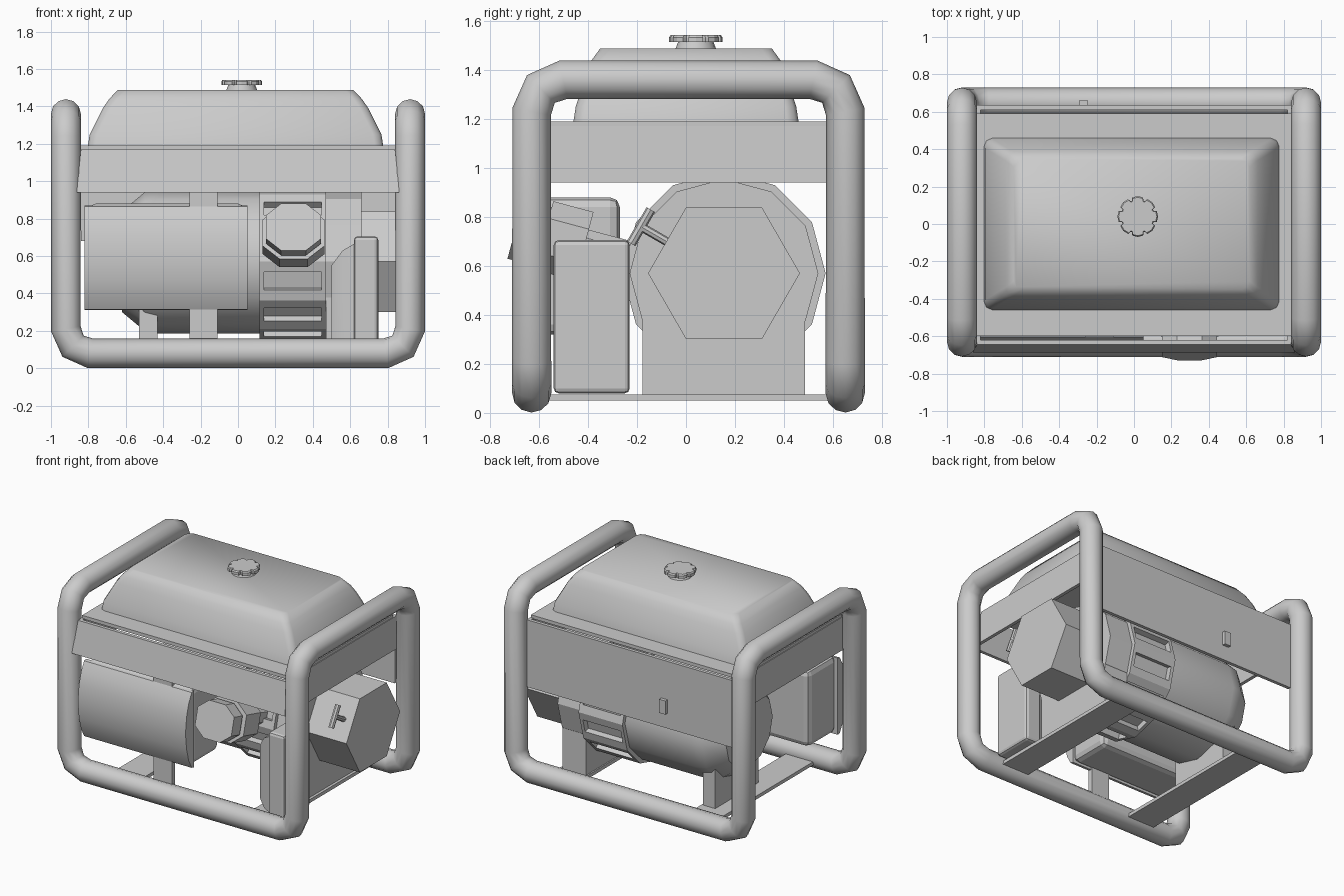
import bpy, bmesh, math
from mathutils import Vector

cube = bpy.data.objects.get("Cube")
if cube:
    bpy.data.objects.remove(cube, do_unlink=True)

grey = bpy.data.materials.new("plain grey")
grey.use_nodes = True
COLOUR = (0.6, 0.6, 0.6, 1)
grey.diffuse_color = COLOUR
grey.node_tree.nodes["Principled BSDF"].inputs["Base Color"].default_value = COLOUR


def finish(name, bm, smooth=None, bevel=0):
    """Turn a bmesh into a named grey object."""
    bmesh.ops.recalc_face_normals(bm, faces=bm.faces)
    mesh = bpy.data.meshes.new(name)
    bm.to_mesh(mesh)
    bm.free()
    ob = bpy.data.objects.new(name, mesh)
    bpy.context.collection.objects.link(ob)
    mesh.materials.append(grey)
    if bevel:
        mod = ob.modifiers.new("bevel", 'BEVEL')
        mod.width, mod.segments = bevel, 2
    if smooth:
        bpy.ops.object.select_all(action='DESELECT')
        ob.select_set(True)
        bpy.context.view_layer.objects.active = ob
        bpy.ops.object.shade_smooth_by_angle(angle=math.radians(smooth))
    return ob


def loft(name, rings, smooth=None, bevel=0):
    """Skin a stack of equal rings and cap both ends."""
    bm = bmesh.new()
    loops = [[bm.verts.new(p) for p in ring] for ring in rings]
    n = len(loops[0])
    for a, b in zip(loops, loops[1:]):
        for i in range(n):
            bm.faces.new((a[i], a[(i + 1) % n], b[(i + 1) % n], b[i]))
    bm.faces.new(loops[0])
    bm.faces.new(loops[-1])
    return finish(name, bm, smooth, bevel)


def box(name, x0, x1, y0, y1, z0, z1, bevel=0):
    ring = [(x0, y0), (x1, y0), (x1, y1), (x0, y1)]
    return loft(name, [[(x, y, z) for x, y in ring] for z in (z0, z1)], bevel=bevel)


def along_x(name, profile, x0, x1, smooth=None):
    """Extrude a (y, z) profile between two x positions."""
    return loft(name, [[(x, y, z) for y, z in profile] for x in (x0, x1)], smooth)


def circle(r, sides, cy=0.0, cz=0.0):
    return [(cy + r * math.cos(i * math.tau / sides),
             cz + r * math.sin(i * math.tau / sides)) for i in range(sides)]


# Tubular frame: one closed loop with rounded bends
X, Y0, Y1, LOW, TOP = 0.92, -0.63, 0.65, 0.08, 1.36
corners = [Vector(c) for c in (
    (-X, Y0, LOW), (X, Y0, LOW), (X, Y0, TOP), (X, Y1, TOP),
    (X, Y1, LOW), (-X, Y1, LOW), (-X, Y1, TOP), (-X, Y0, TOP))]
path = []
for i, c in enumerate(corners):
    u = (corners[i - 1] - c).normalized() * 0.13
    v = (corners[(i + 1) % 8] - c).normalized() * 0.13
    path += [c + u, c + (u + v) * 0.29, c + v]
curve = bpy.data.curves.new("tube_frame", 'CURVE')
curve.dimensions = '3D'
curve.bevel_depth = 0.08
curve.bevel_resolution = 4
spline = curve.splines.new('POLY')
spline.points.add(len(path) - 1)
for point, co in zip(spline.points, path):
    point.co = (*co, 1)
spline.use_cyclic_u = True
spline.use_smooth = True
curve.materials.append(grey)
frame = bpy.data.objects.new("tube_frame", curve)
bpy.context.collection.objects.link(frame)

# Floor bars between the lower rails
for side, x in (("left", 0.57), ("right", -0.53)):
    box(side + "_floor_bar", x - 0.11, x + 0.11, -0.64, 0.66, 0.05, 0.075)

# Tray below the tank: top plate, flared front, sides and deep back panel
box("tray_top", -0.84, 0.84, -0.6, 0.59, 1.165, 1.19)
loft("front_panel", [[(s * x, y, z) for x, y, z in (
    (0.84, -0.645, 1.17), (0.84, -0.62, 1.17), (0.862, -0.665, 0.94), (0.862, -0.688, 0.94))]
    for s in (-1, 1)])
for side, s in (("left", 1), ("right", -1)):
    xs = [s * 0.82, s * 0.845, s * 0.86, s * 0.835]
    loft(side + "_side_panel", [[(x, y, z) for x, z in zip(xs, (1.17, 1.17, 0.94, 0.94))]
                                for y in (-0.63, 0.62)])
box("back_panel", -0.84, 0.84, 0.61, 0.635, 0.68, 1.17)
box("back_socket", -0.295, -0.245, 0.63, 0.66, 0.79, 0.89)


# Fuel tank: shrinking rectangles with cut corners
def tank_ring(dx, dy, z, cut=0.045):
    hx, hy = 0.79 - dx, 0.46 - dy
    ring = []
    for sx, sy in ((1, 1), (-1, 1), (-1, -1), (1, -1)):
        pair = [(sx * hx, sy * (hy - cut)), (sx * (hx - cut * 0.3), sy * (hy - cut * 0.3)),
                (sx * (hx - cut), sy * hy)]
        ring += pair if sx * sy > 0 else pair[::-1]
    return [(x - 0.013, y, z) for x, y in ring]


loft("fuel_tank", [tank_ring(*r) for r in (
    (0, 0, 1.185), (0.01, 0.01, 1.25), (0.08, 0.055, 1.39),
    (0.115, 0.075, 1.44), (0.16, 0.11, 1.488))], smooth=60)

# Filler cap with a notched rim
loft("cap_neck", [[(x, y, z) for x, y in circle(r, 16, 0.02, 0.04)]
                  for r, z in ((0.085, 1.48), (0.07, 1.52))], smooth=40)
lobes = []
for i in range(8):
    for step, r in ((-0.28, 0.106), (0, 0.109), (0.28, 0.106), (0.34, 0.09), (0.45, 0.09)):
        a = i * math.tau / 8 + step
        lobes.append((r * math.cos(a), r * math.sin(a)))
loft("filler_cap", [[(0.02 + x * k, 0.04 + y * k, z) for x, y in lobes]
                    for k, z in ((1, 1.513), (1, 1.533), (0.94, 1.542))])

# Alternator drum with a tapered end
CY, CZ = 0.155, 0.57
loft("alternator_drum", [[(x, y, z) for y, z in circle(r, 12, CY, CZ)]
                         for x, r in ((-0.62, 0.27), (-0.5, 0.37), (-0.42, 0.385), (0.12, 0.385))], smooth=35)
box("drum_foot", -0.53, -0.43, -0.08, 0.42, 0.07, 0.36)

# Vented ring: twelve flats, each with a narrow sunken slot
bm = bmesh.new()
rings = [[bm.verts.new((x, y, z)) for y, z in circle(0.415, 12, CY, CZ)] for x in (0.115, 0.47)]
for i in range(12):
    j = (i + 1) % 12
    bm.faces.new((rings[0][i], rings[0][j], rings[1][j], rings[1][i]))
flats = list(bm.faces)
for ring in rings:
    bm.faces.new(ring)
bmesh.ops.recalc_face_normals(bm, faces=bm.faces)
bmesh.ops.inset_individual(bm, faces=flats, thickness=0.035)
for f in flats:
    middle = f.calc_center_median()
    for v in f.verts:
        v.co.yz = middle.yz + (v.co.yz - middle.yz) * 0.6
slots = bmesh.ops.extrude_discrete_faces(bm, faces=flats)["faces"]
for f in slots:
    bmesh.ops.translate(bm, verts=f.verts, vec=f.normal * -0.04)
finish("vent_ring", bm)

# Fan housing, its stand, and the hexagonal recoil starter
along_x("fan_housing", circle(0.385, 12, CY, CZ), 0.46, 0.66)
box("engine_stand", 0.47, 0.66, -0.178, 0.485, 0.07, 0.45)
along_x("recoil_starter", circle(0.31, 6, CY, CZ), 0.65, 0.985)


def rod(name, start, end, r):
    """Eight-sided rod lying in a plane of constant x."""
    a, b = Vector(start), Vector(end)
    up = Vector((1, 0, 0)).cross((b - a).normalized())
    ring = [Vector((u, 0, 0)) + up * v for u, v in circle(r, 8)]
    return loft(name, [[p + q for q in ring] for p in (a, b)])


# Pull handle on the front upper flat of the starter
out = Vector((0, -0.866, 0.5))
root = Vector((0.91, -0.08, 0.7))
rod("pull_stem", root - out * 0.03, root + out * 0.12, 0.018)
bar = root + out * 0.12
across = Vector((0, 0.5, 0.866)) * 0.08
rod("pull_grip", bar - across, bar + across, 0.02)

# Air cleaner: eight-sided canister tilted up towards the front
axis = Vector((0, -0.966, 0.259))
face = Vector((0.297, -0.695, 0.755))


def canister(name, near, far, hx, hz):
    outline = [(0.45, 1), (1, 0.5), (1, -0.5), (0.45, -1), (-0.45, -1), (-1, -0.5), (-1, 0.5), (-0.45, 1)]
    up = Vector((0, 0.259, 0.966))
    return loft(name, [[face - axis * d + Vector((hx * u, 0, 0)) + up * (hz * v) for u, v in outline]
                       for d in (near, far)])


canister("cleaner_cover", 0, 0.1, 0.147, 0.13)
canister("cleaner_groove", 0.09, 0.13, 0.135, 0.12)
canister("cleaner_body", 0.12, 0.29, 0.165, 0.145)
canister("intake_neck", 0.28, 0.62, 0.08, 0.07)

# Muffler with a curved heat shield and its mounting strap behind the shield
box("muffler_body", -0.8, 0.04, -0.6, -0.27, 0.32, 0.88, bevel=0.04)
shield = [(-0.58, 0.87), (-0.605, 0.865), (-0.64, 0.8), (-0.665, 0.71), (-0.678, 0.59),
          (-0.665, 0.47), (-0.64, 0.38), (-0.605, 0.315), (-0.58, 0.31)]
along_x("heat_shield", shield, -0.82, 0.05, smooth=40)
box("muffler_strap", -0.26, -0.11, -0.605, -0.57, 0.07, 0.95)

# Control box beside the engine, with a sloped back
box("control_box", 0.62, 0.75, -0.54, -0.23, 0.08, 0.705, bevel=0.02)
loft("control_box_back", [[(x, y, z) for y, z in ((-0.52 + d, 0.1 + d), (-0.25 - d, 0.1 + d),
                                                  (-0.25 - d, top), (-0.52 + d, top))]
                          for x, d, top in ((0.63, 0, 0.67), (0.56, 0.02, 0.63), (0.5, 0.06, 0.55))], smooth=40)
